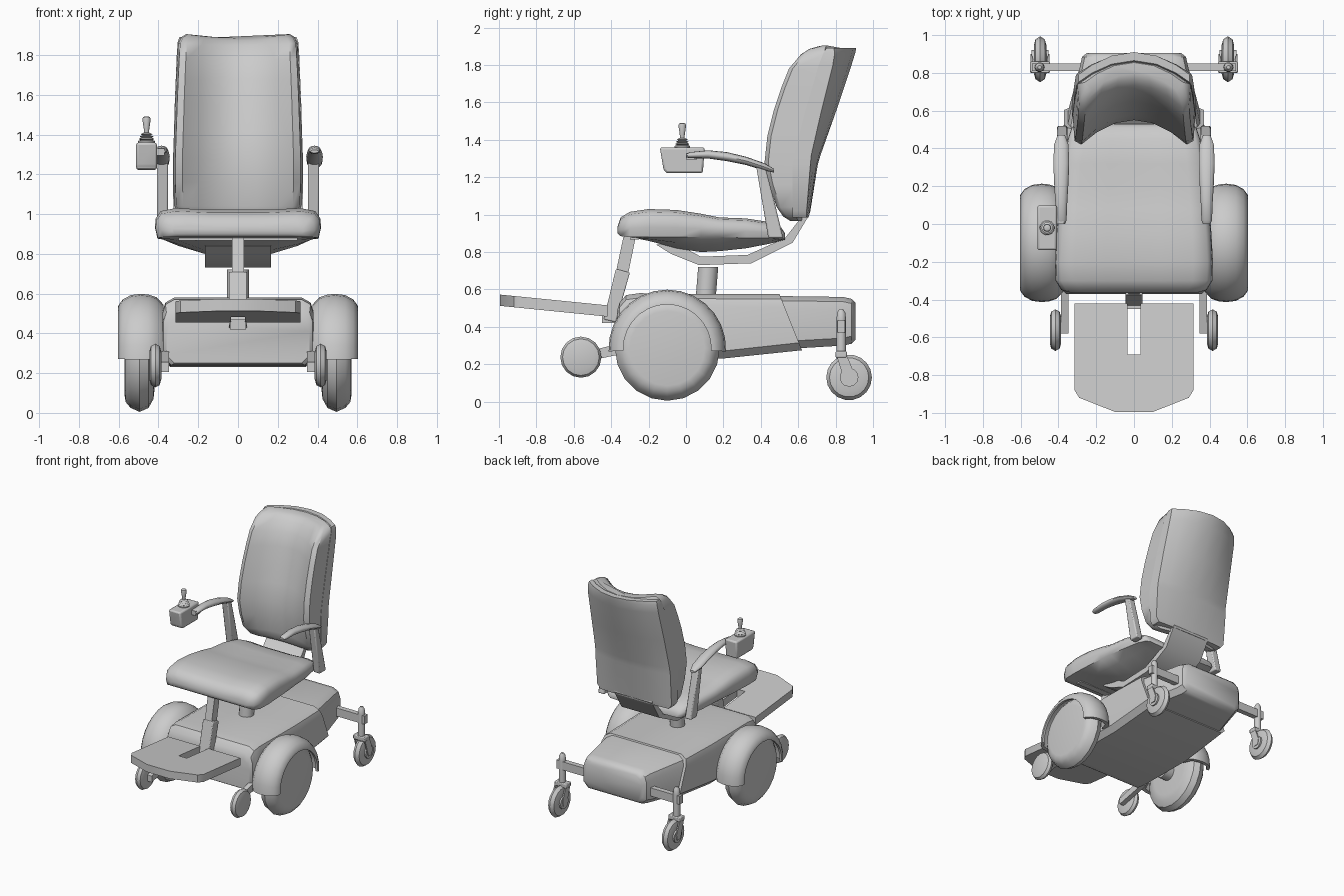
import bpy, bmesh, math
from math import sin, cos, pi, radians

cube = bpy.data.objects.get("Cube")
if cube:
    bpy.data.objects.remove(cube, do_unlink=True)

grey = bpy.data.materials.new("plain_grey")
grey.use_nodes = True
COL = (0.6, 0.6, 0.6, 1)
grey.diffuse_color = COL
grey.node_tree.nodes["Principled BSDF"].inputs["Base Color"].default_value = COL


def loft(name, rings, bevel=0.0, angle=35):
    """Skin a list of equal closed rings and cap both ends."""
    bm = bmesh.new()
    vs = [[bm.verts.new(p) for p in r] for r in rings]
    n = len(rings[0])
    for a, b in zip(vs, vs[1:]):
        for i in range(n):
            j = (i + 1) % n
            bm.faces.new((a[i], a[j], b[j], b[i]))
    bm.faces.new(vs[0][::-1])
    bm.faces.new(vs[-1])
    bmesh.ops.recalc_face_normals(bm, faces=bm.faces)
    me = bpy.data.meshes.new(name)
    bm.to_mesh(me)
    bm.free()
    me.materials.append(grey)
    ob = bpy.data.objects.new(name, me)
    bpy.context.collection.objects.link(ob)
    bpy.ops.object.select_all(action='DESELECT')
    ob.select_set(True)
    bpy.context.view_layer.objects.active = ob
    bpy.ops.object.shade_smooth_by_angle(angle=radians(angle))
    if bevel:
        m = ob.modifiers.new("bevel", 'BEVEL')
        m.width, m.segments, m.limit_method = bevel, 2, 'ANGLE'
    return ob


def prism(name, yz, x0, x1, bevel=0.0):
    """Side profile extruded across x."""
    return loft(name, [[(x, y, z) for y, z in yz] for x in (x0, x1)], bevel)


def box(name, x0, x1, y0, y1, z0, z1, bevel=0.0):
    return prism(name, [(y0, z0), (y1, z0), (y1, z1), (y0, z1)], x0, x1, bevel)


def wheel(name, cx, cy, cz, profile, n=20):
    """Turned part about the x axis; profile is (x offset, radius)."""
    return loft(name, [[(cx + x, cy + r * cos(2 * pi * i / n), cz + r * sin(2 * pi * i / n))
                        for i in range(n)] for x, r in profile])


def post(name, cx, cy, profile, n=14, lean=0.0):
    """Turned upright part; profile is (z, radius)."""
    z0 = profile[0][0]
    return loft(name, [[(cx + r * cos(2 * pi * i / n), cy + lean * (z - z0) + r * sin(2 * pi * i / n), z)
                        for i in range(n)] for z, r in profile])


def hull(name, rows, bevel=0.0):
    """Body block; rows are (y, half width, z top, z bottom, backward lean of the section)."""
    rings = []
    for y, w, t, b, k in rows:
        half = [(w - .04, b), (w, b + .04), (w, t - .07), (w - .015, t - .025), (w - .06, t)]
        pts = half + [(-x, z) for x, z in half[::-1]]
        rings.append([(x, y + k * (t - z), z) for x, z in pts])
    return loft(name, rings, bevel)


# Drive base: wide front body and narrower rear housing with a slanted joint
hull("base_front", [(-.37, .36, .48, .25, 0), (-.355, .375, .53, .24, 0), (-.32, .38, .57, .24, 0),
                    (-.25, .38, .58, .235, 0), (.19, .38, .575, .23, 0), (.5, .37, .575, .275, .4)])
hull("base_rear", [(.48, .355, .565, .285, .4), (.84, .285, .56, .30, 0),
                   (.885, .275, .55, .31, 0), (.905, .25, .53, .33, 0)])
post("seat_column", 0, .105, [(.55, .055), (.72, .055)], lean=.08)

# Wheels, fenders, anti-tip wheels and casters on both sides
TYRE = [(-.075, .17), (-.07, .215), (-.045, .26), (0, .28), (.045, .26), (.07, .23), (.075, .2)]
FENDER = [(.375, .20), (.375, .26), (.41, .297), (.45, .31), (.49, .314), (.54, .307), (.58, .285),
          (.602, .255), (.604, .235), (.585, .235), (.56, .272), (.49, .29), (.42, .27), (.395, .20)]
for s, side in ((1, "left"), (-1, "right")):
    wheel(side + "_drive_wheel", s * .495, -.10, .285, [(s * x, r) for x, r in TYRE])
    wheel(side + "_axle", s * .40, -.10, .285, [(-.05, .06), (.05, .06)])
    loft(side + "_fender", [[(s * x, -.10 + r * cos(a), .285 + r * sin(a)) for x, r in FENDER]
                            for a in [radians(-3 + 186 * i / 14) for i in range(15)]])

    wheel(side + "_front_wheel", s * .416, -.562, .238,
          [(-.03, .07), (-.022, .098), (0, .11), (.022, .098), (.03, .07)], 16)
    prism(side + "_front_wheel_arm", [(-.58, .205), (-.58, .255), (-.32, .32), (-.32, .26)],
          s * .348, s * .386)

    wheel(side + "_caster_wheel", s * .497, .872, .13,
          [(-.033, .075), (-.025, .105), (0, .122), (.025, .105), (.033, .075)], 18)
    wheel(side + "_caster_hub", s * .497, .872, .13, [(-.045, .05), (.045, .05)], 12)
    post(side + "_caster_stem", s * .5, .83, [(.23, .026), (.44, .026), (.475, .023), (.495, .01)])
    box(side + "_caster_crown", s * .445, s * .55, .80, .86, .235, .27, .006)
    for x in (.448, .538):
        prism(side + "_caster_fork", [(.80, .26), (.855, .26), (.90, .15), (.89, .105), (.85, .105)],
              s * x, s * (x + .01))
    box(side + "_caster_bar", s * .22, s * .54, .81, .85, .37, .435)

    # Armrest post and curved pad
    prism(side + "_armrest_post", [(.375, 1.26), (.425, 1.25), (.475, 1.06), (.52, .875), (.44, .875)],
          s * .352, s * .408, .008)
    pad = [(.0, 1.315, .02, .008), (.02, 1.318, .028, .016), (.12, 1.322, .032, .022),
           (.22, 1.31, .038, .024), (.32, 1.288, .042, .022), (.42, 1.255, .038, .02),
           (.47, 1.235, .02, .01)]
    loft(side + "_armrest_pad", [[(s * .385 + w * cos(2 * pi * i / 12), y, z + h * sin(2 * pi * i / 12))
                                  for i in range(12)] for y, z, w, h in pad], angle=50)

# Seat cushion: rows are (y, half width, top, rim, underside)
seat = [(-.365, .33, .94, .90, .90), (-.35, .385, .985, .885, .885), (-.30, .415, 1.015, .88, .88),
        (-.20, .418, 1.03, .88, .86), (-.05, .41, 1.025, .88, .82), (.08, .40, 1.005, .88, .80),
        (.18, .39, .985, .88, .805), (.32, .375, .98, .875, .82), (.45, .35, .96, .875, .845),
        (.51, .33, .93, .87, .86), (.53, .30, .90, .87, .865)]
rings = []
for y, w, t, rim, b in seat:
    d = t - rim
    half = [(.42 * w, b), (.75 * w, (b + rim) / 2), (.97 * w, rim), (w, rim + .35 * d), (.99 * w, rim + .65 * d),
            (.93 * w, rim + .9 * d), (.75 * w, t), (.35 * w, t - .008)]
    rings.append([(x, y, z) for x, z in half + [(-x, z) for x, z in half[::-1]]])
loft("seat_cushion", rings, angle=50)
box("seat_cross_rail", -.30, .30, -.30, -.25, .868, .892)

# Strap cradle under the seat, carrying the backrest
prism("seat_cradle", [(-.16, .84), (-.08, .79), (.07, .73), (.35, .74), (.57, .85), (.66, 1.0), (.64, 1.12),
                      (.60, 1.12), (.62, .99), (.53, .875), (.33, .785), (.08, .775), (-.06, .85)],
      -.165, .165)

# Backrest: rows are (z, half width, wing front, centre front, side joint, centre joint)
back = [(.965, .25, .56, .58, .60, .63), (.99, .295, .52, .565, .59, .64), (1.04, .32, .485, .555, .59, .65),
        (1.16, .325, .445, .55, .59, .665), (1.28, .325, .42, .55, .585, .68), (1.42, .32, .435, .58, .62, .73),
        (1.56, .315, .47, .62, .66, .775), (1.68, .31, .51, .65, .69, .81), (1.78, .305, .55, .685, .72, .84),
        (1.86, .30, .615, .735, .74, .86), (1.89, .285, .66, .765, .745, .86), (1.905, .26, .71, .795, .75, .855)]
F = [-.97, -.86, -.6, -.3, 0, .3, .6, .86, .97]
rings = []
for z, w, yw, yc, js, jc in back:
    dip = .018 * max(0, (z - 1.8) / .1)
    front = [(w * f, yc + (yw - yc) * min(1, abs(f) / .86) ** 2 + (.02 if abs(f) > .9 else 0),
              z - dip * (1 - f * f)) for f in F]
    rear = [(w * f, jc + (js - jc) * f * f, z - dip * (1 - f * f)) for f in [1, .75, .4, 0, -.4, -.75, -1]]
    rings.append(front + rear)
loft("backrest_cushion", rings, angle=50)

# Backrest shell: rows are (z, half width, side front, centre front, side rear, centre rear)
shell = [(.985, .30, .57, .62, .645, .655), (1.02, .325, .57, .63, .645, .665), (1.27, .328, .57, .66, .665, .705),
         (1.32, .325, .58, .68, .67, .72), (1.56, .318, .64, .75, .725, .805), (1.80, .308, .71, .83, .785, .885),
         (1.865, .303, .735, .85, .795, .905), (1.89, .295, .75, .865, .79, .91)]
G = [-1, -.75, -.4, 0, .4, .75, 1]
loft("backrest_shell", [[(w * f, fc + (fs - fc) * f * f, z) for f in G] +
                        [(w * f, rc + (rs - rc) * f * f, z) for f in G[::-1]]
                        for z, w, fs, fc, rs, rc in shell])

# Footrest: telescoping post and slotted, sloping plate
prism("footrest_post_upper", [(-.335, .88), (-.265, .90), (-.31, .68), (-.375, .69)], -.03, .03)
prism("footrest_post_lower", [(-.375, .71), (-.30, .69), (-.375, .425), (-.44, .44)], -.045, .045, .006)
box("footrest_foot", -.04, .04, -.45, -.375, .42, .47)
right_half = [(.035, -.69), (.035, -.42), (.315, -.42), (.315, -.88), (.29, -.92), (.1, -.995)]
outline = right_half + [(-x, y) for x, y in right_half[::-1]]
loft("footplate", [[(x, y, .515 + (-.42 - y) * .1 - d) for x, y in outline] for d in (.06, 0)])

# Joystick control on the right armrest
prism("control_box", [(-.14, 1.36), (.10, 1.36), (.09, 1.222), (-.105, 1.222), (-.12, 1.24)],
      -.512, -.408, .015)
box("control_bracket", -.42, -.37, .0, .06, 1.295, 1.33)
post("joystick_boot", -.46, -.02, [(1.355, .042), (1.368, .042), (1.372, .03), (1.378, .04), (1.384, .026),
                                   (1.39, .036), (1.396, .02), (1.402, .03), (1.41, .014)])
post("joystick_handle", -.46, -.02, [(1.40, .012), (1.43, .014), (1.475, .021), (1.487, .018), (1.49, .01)])
